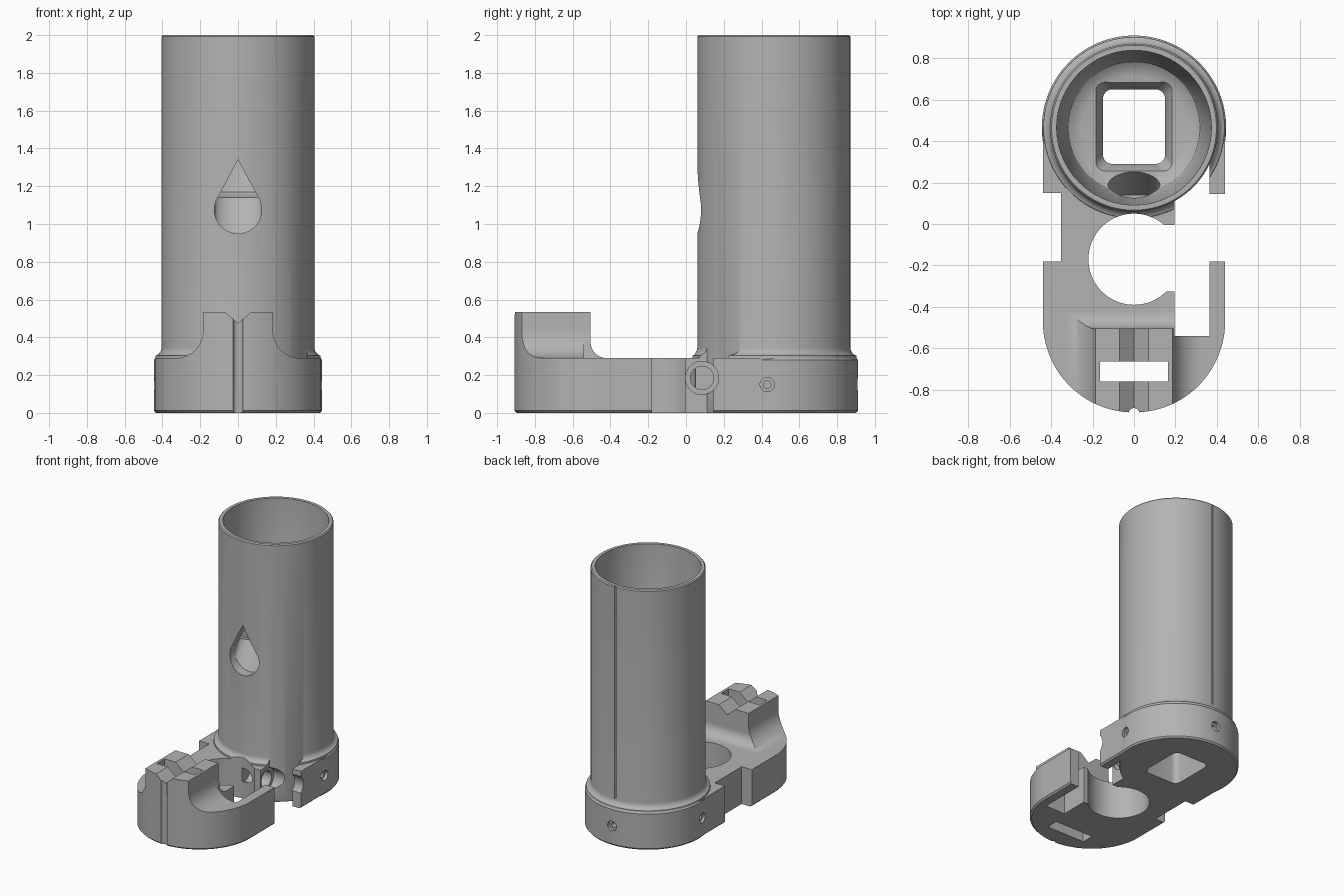
import bpy, bmesh
from math import sin, cos, pi, radians

if "Cube" in bpy.data.objects:
    bpy.data.objects.remove(bpy.data.objects["Cube"])

grey = bpy.data.materials.new("plain_grey")
grey.use_nodes = True
grey.diffuse_color = (0.45, 0.45, 0.45, 1)
grey.node_tree.nodes["Principled BSDF"].inputs["Base Color"].default_value = grey.diffuse_color

TUBE_Y = 0.465


def loft(name, rings):
    """Closed solid through equal-length rings of 3D points."""
    bm = bmesh.new()
    loops = [[bm.verts.new(p) for p in ring] for ring in rings]
    n = len(loops[0])
    for a, b in zip(loops, loops[1:]):
        for i in range(n):
            j = (i + 1) % n
            bm.faces.new((a[i], a[j], b[j], b[i]))
    bm.faces.new(loops[0])
    bm.faces.new(loops[-1])
    bmesh.ops.recalc_face_normals(bm, faces=bm.faces)
    mesh = bpy.data.meshes.new(name)
    bm.to_mesh(mesh)
    bm.free()
    mesh.materials.append(grey)
    ob = bpy.data.objects.new(name, mesh)
    bpy.context.collection.objects.link(ob)
    return ob


def place(p, axis, t):
    a, b = p
    return {"x": (t, a, b), "y": (a, t, b), "z": (a, b, t)}[axis]


def prism(name, pts, axis, lo, hi):
    return loft(name, [[place(p, axis, t) for p in pts] for t in (lo, hi)])


def arc(cx, cy, r, start, end, n):
    angles = [radians(start + (end - start) * i / n) for i in range(n + 1)]
    return [(cx + r * cos(a), cy + r * sin(a)) for a in angles]


def circle(cx, cy, r, n=64):
    return arc(cx, cy, r, 0, 360, n)[:-1]


def lathe(name, profile, n=128):
    return loft(name, [[(x, y, z) for x, y in circle(0, TUBE_Y, r, n)] for r, z in profile])


def box(name, x0, x1, y0, y1, z0, z1):
    return prism(name, [(x0, y0), (x1, y0), (x1, y1), (x0, y1)], "z", z0, z1)


def rounded_rect(hx, hy, r):
    pts = []
    for k, (sx, sy) in enumerate([(1, 1), (-1, 1), (-1, -1), (1, -1)]):
        pts += arc(sx * (hx - r), TUBE_Y + 0.005 + sy * (hy - r), r, 90 * k, 90 * k + 90, 6)
    return pts


def combine(target, other, operation):
    mod = target.modifiers.new(operation.lower(), "BOOLEAN")
    mod.operation, mod.solver, mod.object = operation, "EXACT", other
    bpy.context.view_layer.objects.active = target
    bpy.ops.object.modifier_apply(modifier=mod.name)
    bpy.data.objects.remove(other)


def cut(target, other):
    combine(target, other, "DIFFERENCE")


# Base plate with a rounded front end and a chamfered underside
def outline(r):
    return arc(0, -0.47, r, 180, 360, 64) + [(r, TUBE_Y), (-r, TUBE_Y)]


housing = loft("holder_body", [[(x, y, z) for x, y in outline(r)]
                               for r, z in [(0.428, 0), (0.44, 0.012), (0.44, 0.7)]])

# Raised front saddle: concave flanks with a V groove, and a curved rear step
half = [(0.07, 0.535), (0.185, 0.535)] + arc(0.33, 0.435, 0.145, 180, 270, 12) + [(0.6, 0.29)]
front_profile = ([(-x, z) for x, z in reversed(half)] + [(0, 0.475)] + half
                 + [(0.6, -0.1), (-0.6, -0.1)])
combine(housing, prism("saddle_flanks", front_profile, "y", -1.2, 1.2), "INTERSECT")
side_profile = ([(-1.1, -0.1), (-1.1, 0.6), (-0.505, 0.6)]
                + arc(-0.42, 0.375, 0.085, 180, 270, 10) + [(1.1, 0.29), (1.1, -0.1)])
combine(housing, prism("saddle_step", side_profile, "x", -0.7, 0.7), "INTERSECT")

# Collar around the tube foot
fillet = [(x, z) for x, z in arc(0.45, 0.345, 0.045, 270, 180, 6)]
collar = lathe("collar", [(0.435, 0), (0.445, 0.012), (0.445, 0.28), (0.438, 0.29)]
               + [(min(r, 0.437), z + 0.001) for r, z in fillet[1:]])
combine(housing, collar, "UNION")

# Clip bore, side slot, arm opening and left notch
cut(housing, prism("clip_bore", circle(0, -0.17, 0.22, 96), "z", -0.1, 0.7))
cut(housing, box("slot", 0.195, 0.365, -0.54, 0.02, -0.1, 0.7))
cut(housing, box("slot_rear", 0.195, 0.365, 0.0, 0.33, -0.1, 0.36))
cut(housing, box("arm_opening", 0.3, 0.6, -0.18, 0.145, -0.1, 0.36))
cut(housing, box("clip_mouth", 0.1, 0.25, -0.325, -0.005, -0.1, 0.5))
cut(housing, box("left_notch", -0.6, -0.352, -0.18, 0.15, -0.1, 0.5))

# Saddle slot and front guide groove
cut(housing, box("saddle_slot", -0.165, 0.165, -0.76, -0.665, -0.1, 0.7))
cut(housing, prism("front_groove", circle(0, -0.915, 0.026, 24), "z", -0.1, 0.7))

# Main tube, bored from the top down to an inner floor
tube = lathe("tube", [(0.4, 0), (0.405, 0.02), (0.405, 1.992), (0.398, 2.0)])
combine(housing, tube, "UNION")
cut(housing, lathe("bore", [(0.25, 1.14), (0.29, 1.15), (0.318, 1.17), (0.333, 1.21),
                            (0.372, 1.95), (0.376, 2.1)]))

# Rounded square channel with a chamfered mouth
cut(housing, loft("channel", [[(x, y, z) for x, y in rounded_rect(hx, hy, 0.045)]
                              for hx, hy, z in [(0.15, 0.18, -0.1), (0.15, 0.18, 1.08),
                                                (0.185, 0.215, 1.142), (0.185, 0.215, 1.25)]]))

# Teardrop window that turns upward into the bore
drop = arc(0, 1.075, 0.125, 150, 390, 40) + [(0, 1.34)]
cut(housing, loft("teardrop_window", [[(x, y, z + lift) for x, z in drop]
                                      for y, lift in [(0, 0), (0.14, 0), (0.255, 0.195)]]))

# Cross hole with a wide counterbore
cut(housing, prism("cross_hole", circle(0.085, 0.185, 0.062, 40), "x", 0.0, 0.6))
cut(housing, prism("counterbore", circle(0.085, 0.185, 0.088, 40), "x", 0.185, 0.6))

# Screw holes in the collar and the rear seam of the tube
for radius, depth in [(0.038, 0.025), (0.02, 0.08)]:
    inner = 0.445 - depth
    for side in (-1, 1):
        ends = sorted((side * inner, side * 0.6))
        cut(housing, prism("side_screw", circle(0.43, 0.15, radius, 24), "x", *ends))
    cut(housing, prism("rear_screw", circle(0, 0.15, radius, 24), "y", TUBE_Y + inner, 1.1))
cut(housing, box("rear_seam", -0.006, 0.006, 0.862, 0.9, 0.35, 2.1))

# Smooth curves, crisp edges
bpy.ops.object.select_all(action="DESELECT")
housing.select_set(True)
bpy.context.view_layer.objects.active = housing
bpy.ops.object.shade_smooth_by_angle(angle=radians(30))
